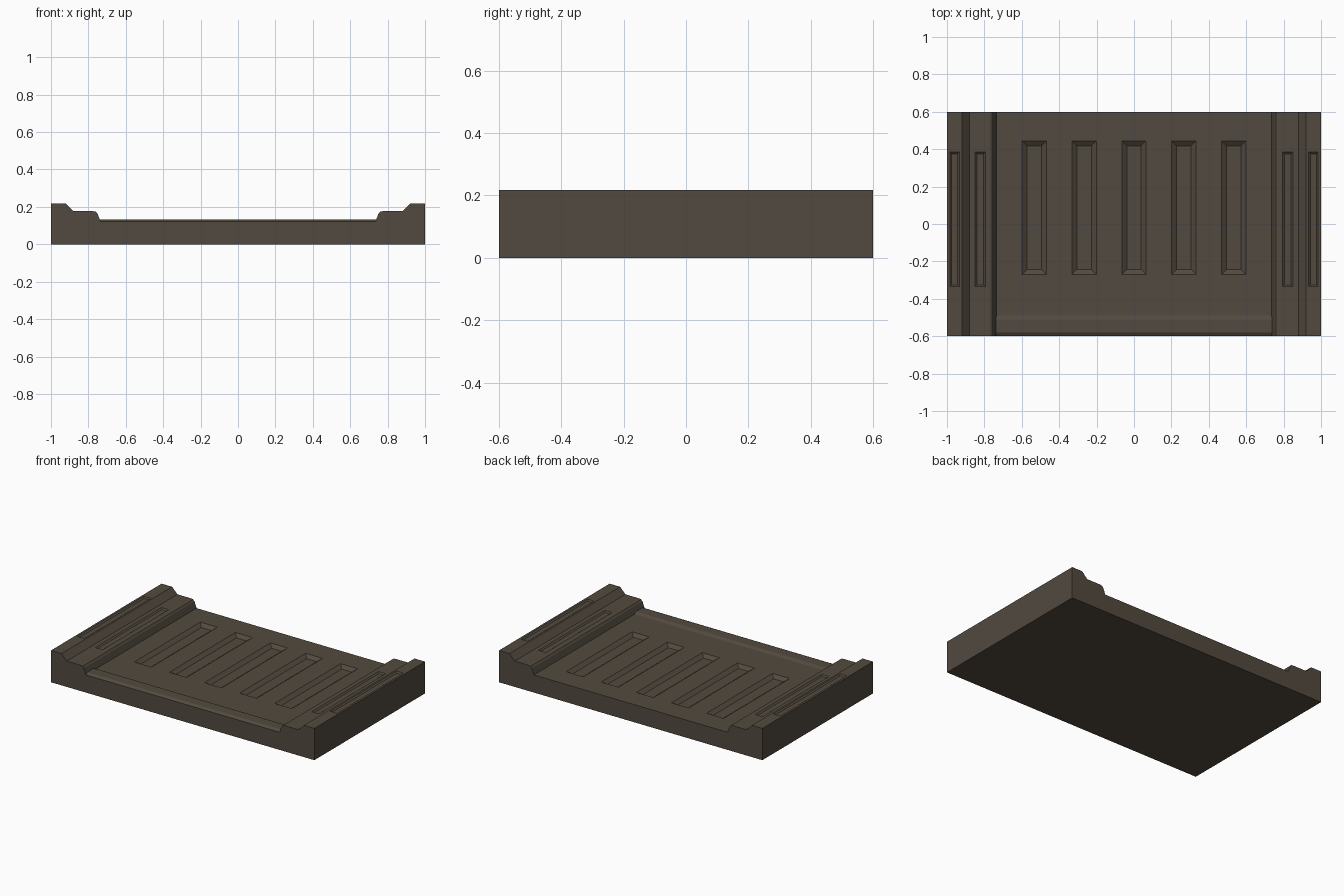
import bpy, bmesh

if "Cube" in bpy.data.objects:
    bpy.data.objects.remove(bpy.data.objects["Cube"])

mat = bpy.data.materials.new("dark_panel")
mat.diffuse_color = (0.085, 0.068, 0.05, 1)
mat.use_nodes = True
mat.node_tree.nodes["Principled BSDF"].inputs["Base Color"].default_value = mat.diffuse_color
BED, SHELF, RAIL = 0.121, 0.177, 0.218


def new_object(name, bm):
    bmesh.ops.recalc_face_normals(bm, faces=bm.faces)
    mesh = bpy.data.meshes.new(name)
    bm.to_mesh(mesh)
    bm.free()
    mesh.materials.append(mat)
    ob = bpy.data.objects.new(name, mesh)
    bpy.context.collection.objects.link(ob)
    return ob


def extrude(name, loop, offset):
    bm = bmesh.new()
    face = bm.faces.new([bm.verts.new(p) for p in loop])
    geom = bmesh.ops.extrude_face_region(bm, geom=[face])["geom"]
    bmesh.ops.translate(bm, vec=offset,
                        verts=[g for g in geom if isinstance(g, bmesh.types.BMVert)])
    return new_object(name, bm)


def add_pit(bm, x0, x1, y0, y1, z, bevel, depth):
    """Tapered recess cutter, opening at height z and extended above it."""
    def ring(inset, height):
        pts = ((x0 + inset, y0 + inset), (x1 - inset, y0 + inset),
               (x1 - inset, y1 - inset), (x0 + inset, y1 - inset))
        return [bm.verts.new((x, y, height)) for x, y in pts]
    low, high = ring(bevel, z - depth), ring(-bevel * 0.2, z + depth * 0.2)
    bm.faces.new(low[::-1])
    bm.faces.new(high)
    for i in range(4):
        j = (i + 1) % 4
        bm.faces.new((low[i], low[j], high[j], high[i]))


# Slab with stepped side rails
half = [(1, 0), (1, RAIL), (0.92, RAIL), (0.88, SHELF), (0.775, SHELF),
        (0.76, 0.174), (0.75, 0.162), (0.735, BED)]
profile = half + [(-x, z) for x, z in reversed(half)]
panel = extrude("floor_panel", [(x, -0.6, z) for x, z in profile], (0, 1.2, 0))

# Recesses in the bed and on both rails
cut = bmesh.new()
for i in range(5):
    x = -0.533 + i * 0.2665
    add_pit(cut, x - 0.065, x + 0.065, -0.27, 0.445, BED, 0.027, 0.02)
for a, b, z in ((0.795, 0.85, SHELF), (0.933, 0.985, RAIL)):
    for x0, x1 in ((a, b), (-b, -a)):
        add_pit(cut, x0, x1, -0.335, 0.385, z, 0.01, 0.008)
cutter = new_object("recess_cutter", cut)
cutter.hide_render = True

mod = panel.modifiers.new("recesses", "BOOLEAN")
mod.object, mod.operation, mod.solver = cutter, "DIFFERENCE", "EXACT"
bpy.context.view_layer.objects.active = panel
bpy.ops.object.modifier_apply(modifier=mod.name)
bpy.data.objects.remove(cutter)

# Raised threshold strip along the front of the bed
strip = [(-0.598, BED - 0.01), (-0.598, BED), (-0.58, 0.132), (-0.51, 0.132),
         (-0.49, BED), (-0.49, BED - 0.01)]
extrude("front_threshold", [(-0.737, y, z) for y, z in strip], (1.474, 0, 0))
